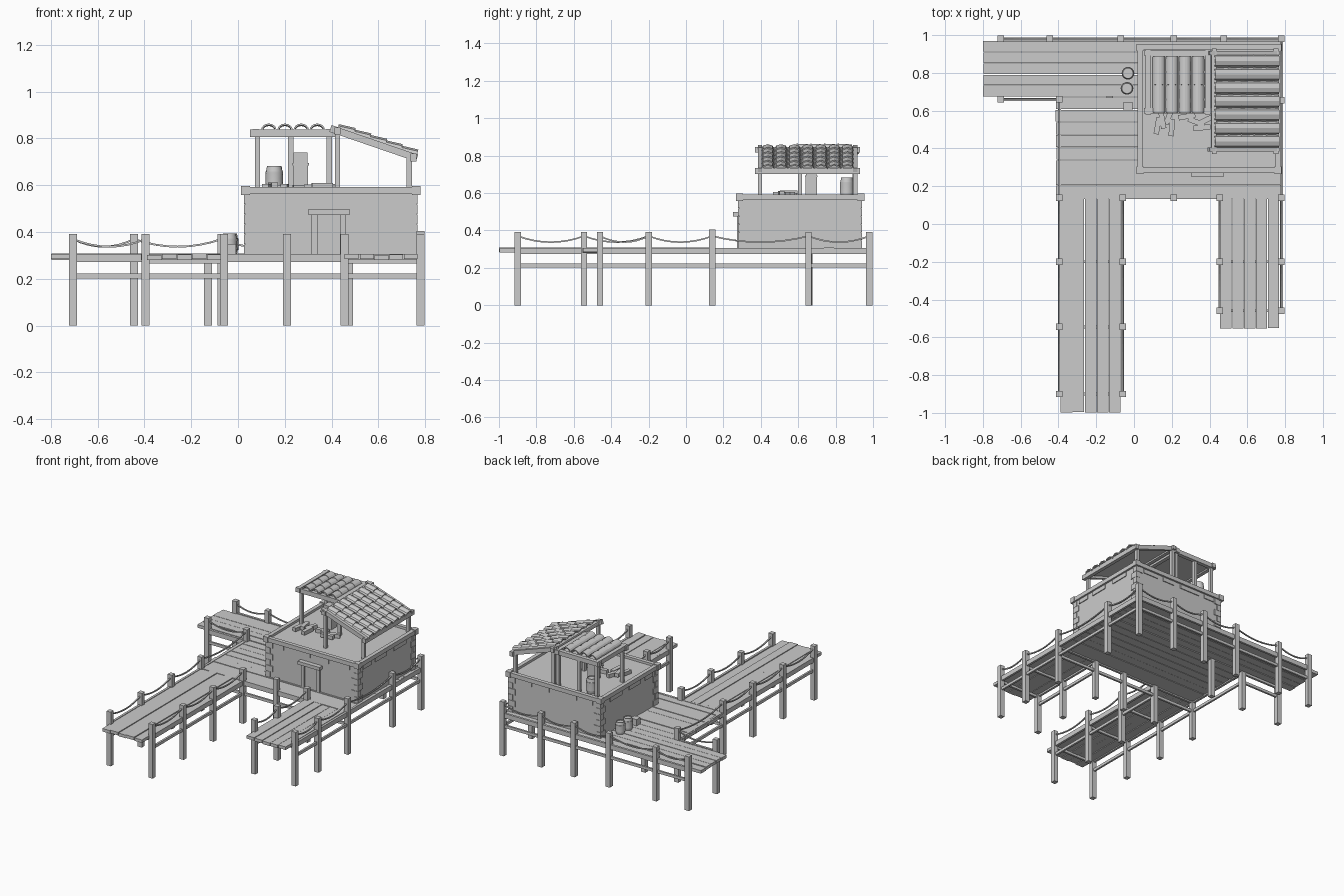
import bpy, bmesh, math, random
from mathutils import Matrix, Vector

if "Cube" in bpy.data.objects:
    bpy.data.objects.remove(bpy.data.objects["Cube"])

random.seed(4)
grey = bpy.data.materials.new("weathered grey")
grey.diffuse_color = (0.6, 0.6, 0.6, 1)
grey.use_nodes = True
grey.node_tree.nodes["Principled BSDF"].inputs["Base Color"].default_value = grey.diffuse_color


def finish(name, bm, smooth=False):
    bmesh.ops.recalc_face_normals(bm, faces=bm.faces)
    me = bpy.data.meshes.new(name)
    bm.to_mesh(me)
    bm.free()
    me.materials.append(grey)
    ob = bpy.data.objects.new(name, me)
    bpy.context.collection.objects.link(ob)
    if smooth:
        bpy.ops.object.select_all(action='DESELECT')
        ob.select_set(True)
        bpy.context.view_layer.objects.active = ob
        bpy.ops.object.shade_smooth_by_angle(angle=math.radians(35))
    return ob


def box(bm, x0, x1, y0, y1, z0, z1, rot=None):
    m = Matrix.Translation(((x0 + x1) / 2, (y0 + y1) / 2, (z0 + z1) / 2))
    if rot:
        m = m @ rot
    m = m @ Matrix.Diagonal((x1 - x0, y1 - y0, z1 - z0, 1))
    bmesh.ops.create_cube(bm, size=1, matrix=m)


def beam(bm, a, b, w, h):
    # rectangular bar between two points
    a, b = Vector(a), Vector(b)
    d = b - a
    m = Matrix.Translation((a + b) / 2) @ d.to_track_quat('X', 'Z').to_matrix().to_4x4()
    bmesh.ops.create_cube(bm, size=1, matrix=m @ Matrix.Diagonal((d.length, w, h, 1)))


def planks(name, a0, a1, b0, b1, n, along_x, z=0.294, t=0.022):
    # boards laid side by side with narrow uneven gaps
    bm = bmesh.new()
    step = (b1 - b0) / n
    for i in range(n):
        c0 = b0 + i * step + random.uniform(0.0005, 0.003)
        c1 = b0 + (i + 1) * step - random.uniform(0.0005, 0.003)
        s, dz = a0 + random.uniform(0, 0.004), random.uniform(-0.003, 0.003)
        zz = (z + dz - t / 2, z + dz + t / 2)
        box(bm, *((s, a1, c0, c1) if along_x else (c0, c1, s, a1)), *zz)
    finish(name, bm)


# Decking
planks("left_pier_planks", -1.0, 0.135, -0.39, -0.07, 5, False)
planks("right_pier_planks", -0.555, 0.135, 0.455, 0.77, 5, False)
planks("main_deck_planks", -0.415, 0.78, 0.14, 0.672, 8, True)
planks("back_deck_planks", -0.8, 0.78, 0.675, 0.97, 5, True)

# Runs of posts joined by rails; True hangs ropes between the posts
L, M, R, S = -0.395, -0.06, 0.455, 0.78
runs = [
    ([(L, -0.9), (L, -0.545), (L, -0.2), (L, 0.14), (L, 0.66)], True),
    ([(M, -0.9), (M, -0.545), (M, -0.2), (M, 0.14)], True),
    ([(R, -0.46), (R, -0.2), (R, 0.14)], True),
    ([(S, -0.46), (S, -0.2), (S, 0.14), (S, 0.655), (S, 0.98)], True),
    ([(-0.705, 0.98), (-0.445, 0.98), (-0.07, 0.98), (0.21, 0.98), (0.475, 0.98), (S, 0.98)], True),
    ([(-0.705, 0.66), (L, 0.66)], True),
    ([(L, 0.14), (M, 0.14), (0.21, 0.14), (R, 0.14), (S, 0.14)], False),
]
posts, rails, ropes = bmesh.new(), bmesh.new(), bmesh.new()
done = set()
for pts, roped in runs:
    for x, y in pts:
        if (x, y) not in done:
            done.add((x, y))
            h = 0.405 if (x, y) == (S, 0.14) else 0.392
            box(posts, x - 0.017, x + 0.017, y - 0.017, y + 0.017, 0, h)
    for (xa, ya), (xb, yb) in zip(pts, pts[1:]):
        beam(rails, (xa, ya, 0.212), (xb, yb, 0.212), 0.014, 0.02)
        beam(rails, (xa, ya, 0.29), (xb, yb, 0.29), 0.016, 0.034)
        if roped:
            rope = [Vector((xa + (xb - xa) * k / 8, ya + (yb - ya) * k / 8,
                            0.37 - 0.13 * k / 8 * (1 - k / 8))) for k in range(9)]
            for p, q in zip(rope, rope[1:]):
                beam(ropes, p, q, 0.008, 0.008)
box(posts, -0.145, -0.111, 0.64, 0.674, 0, 0.28)
# cross bearers below the decking
for y in (-0.9, -0.545, -0.2):
    beam(rails, (L, y, 0.274), (M, y, 0.274), 0.014, 0.018)
for y in (-0.46, -0.2):
    beam(rails, (R, y, 0.274), (S, y, 0.274), 0.014, 0.018)
finish("dock_posts", posts)
finish("dock_rails", rails)
finish("ropes", ropes)

# House body
bm = bmesh.new()
X0, X1, Y0, Y1 = 0.032, 0.762, 0.285, 0.935
box(bm, X0, X1, Y0, Y1, 0.3, 0.575)
finish("house_walls", bm)

# Parapet frame with thicker corner blocks
bm = bmesh.new()
for y in (Y0, Y1):
    box(bm, 0.022, 0.772, y - 0.014, y + 0.014, 0.562, 0.592)
for x in (X0, X1):
    box(bm, x - 0.014, x + 0.014, 0.285, 0.935, 0.562, 0.592)
    for y in (Y0, Y1):
        box(bm, x - 0.019, x + 0.019, y - 0.019, y + 0.019, 0.558, 0.597)
finish("parapet", bm)

# Corner stones and the row of blocks below the parapet
bm = bmesh.new()
p = 0.006
for sx, x in ((1, X0), (-1, X1)):
    for sy, y in ((1, Y0), (-1, Y1)):
        for i in range(6):
            z = 0.305 + i * 0.043
            lx, ly = (0.05, 0.028) if i % 2 else (0.028, 0.05)
            xs = sorted((x - sx * p, x + sx * lx))
            ys = sorted((y - sy * p, y + sy * ly))
            box(bm, *xs, *ys, z, z + 0.041)
for a, b in ((0.09, 0.17), (0.22, 0.38), (0.44, 0.53), (0.58, 0.70)):
    box(bm, a, b, Y0 - p, Y1 + p, 0.528, 0.558)
for a, b in ((0.34, 0.43), (0.48, 0.61), (0.69, 0.83)):
    box(bm, X0 - p, X1 + p, a, b, 0.528, 0.558)
finish("wall_stones", bm)

# Door, frame and lintel
bm = bmesh.new()
box(bm, 0.34, 0.44, Y0 - 0.004, Y0, 0.305, 0.475)
finish("door", bm)
bm = bmesh.new()
for x in (0.315, 0.437):
    box(bm, x, x + 0.025, Y0 - 0.012, Y0, 0.305, 0.476)
box(bm, 0.302, 0.477, 0.252, Y0, 0.474, 0.498)
finish("door_frame", bm)

# Flat canopy
bm = bmesh.new()
for x in (0.083, 0.39):
    for y in (0.61, 0.9):
        box(bm, x - 0.011, x + 0.011, y - 0.011, y + 0.011, 0.57, 0.815)
box(bm, 0.213, 0.237, 0.89, 0.912, 0.57, 0.815)
for y in (0.6, 0.905):
    box(bm, 0.052, 0.415, y - 0.014, y + 0.014, 0.806, 0.838)
for x in (0.075, 0.39):
    box(bm, x - 0.014, x + 0.014, 0.58, 0.925, 0.81, 0.841)
box(bm, 0.075, 0.39, 0.6, 0.905, 0.82, 0.832)
finish("flat_canopy_frame", bm)

# Sloped canopy
slope = math.atan2(0.125, 0.365)
bm = bmesh.new()
for y in (0.395, 0.905):
    box(bm, 0.415, 0.437, y - 0.011, y + 0.011, 0.57, 0.835)
    box(bm, 0.72, 0.744, y - 0.011, y + 0.011, 0.57, 0.73)
    beam(bm, (0.395, y, 0.843), (0.765, y, 0.716), 0.022, 0.03)
box(bm, 0.412, 0.438, 0.37, 0.93, 0.818, 0.846)
box(bm, 0.738, 0.764, 0.37, 0.93, 0.702, 0.735)
beam(bm, (0.41, 0.65, 0.843), (0.755, 0.65, 0.725), 0.51, 0.008)
finish("sloped_canopy_frame", bm)


def tile(bm, m, w, h, length, t, n):
    # arched tile running along local x, solid with thickness t
    rings = []
    for x in (0, length):
        ring = []
        for ww, hh, order in ((w, h, range(n + 1)), (w - t, h - t, range(n, -1, -1))):
            for k in order:
                a = math.pi * k / n
                ring.append(bm.verts.new(m @ Vector((x, ww * math.cos(a), hh * math.sin(a)))))
        rings.append(ring)
    a, b = rings
    c = len(a)
    for k in range(c):
        bm.faces.new((a[k], a[(k + 1) % c], b[(k + 1) % c], b[k]))
    for r in rings:
        for k in range(n):
            bm.faces.new((r[k], r[k + 1], r[c - 2 - k], r[c - 1 - k]))


# Roof tiles
bm = bmesh.new()
for i in range(4):
    for j in range(4):
        m = (Matrix.Translation((0.132 + i * 0.069, 0.885 - j * 0.073, 0.831))
             @ Matrix.Rotation(-math.pi / 2, 4, 'Z') @ Matrix.Rotation(math.radians(-3), 4, 'Y'))
        tile(bm, m, 0.033, 0.029, 0.076, 0.007, 8)
finish("flat_canopy_tiles", bm)

bm = bmesh.new()
for i in range(5):
    for j in range(7):
        x = 0.425 + i * 0.067
        m = (Matrix.Translation((x, 0.437 + j * 0.071, 0.841 - (x - 0.41) * math.tan(slope)))
             @ Matrix.Rotation(slope - math.radians(6), 4, 'Y'))
        tile(bm, m, 0.0355, 0.026, 0.074, 0.007, 4)
finish("sloped_canopy_tiles", bm)


def barrel(name, x, y, z, r, h):
    bm = bmesh.new()
    prof = [(0, 0), (0.82, 0), (0.95, 0.22), (1.03, 0.22), (1.03, 0.3), (1, 0.5),
            (1.03, 0.7), (1.03, 0.78), (0.95, 0.78), (0.84, 1), (0.7, 1), (0.7, 0.94), (0, 0.94)]
    vs = [bm.verts.new((r * a, 0, h * b)) for a, b in prof]
    es = [bm.edges.new(e) for e in zip(vs, vs[1:])]
    bmesh.ops.spin(bm, geom=vs + es, cent=(0, 0, 0), axis=(0, 0, 1), angle=math.tau, steps=14)
    bmesh.ops.remove_doubles(bm, verts=bm.verts, dist=1e-5)
    bmesh.ops.translate(bm, verts=bm.verts, vec=(x, y, z))
    finish(name, bm, True)


# Barrels and crates
barrel("deck_barrel_back", -0.032, 0.798, 0.303, 0.033, 0.09)
barrel("deck_barrel_front", -0.037, 0.718, 0.303, 0.033, 0.09)
barrel("roof_barrel", 0.155, 0.86, 0.575, 0.037, 0.108)
bm = bmesh.new()
box(bm, -0.055, -0.008, 0.6, 0.645, 0.303, 0.35)
box(bm, 0.236, 0.3, 0.64, 0.7, 0.575, 0.685)
box(bm, 0.232, 0.304, 0.636, 0.704, 0.685, 0.695)
box(bm, 0.238, 0.298, 0.642, 0.698, 0.695, 0.74)
finish("crates", bm)

# Loose roof clutter: small flat bundles lying on the terrace
bm = bmesh.new()
for x, y, a in ((0.125, 0.52, 80), (0.15, 0.55, 100), (0.2, 0.51, 85), (0.185, 0.57, 70),
                (0.28, 0.57, 10), (0.33, 0.54, -20), (0.36, 0.51, 5), (0.38, 0.55, 25)):
    m = Matrix.Rotation(math.radians(a), 4, 'Z')
    z = 0.575 + random.uniform(0, 0.012)
    box(bm, x - 0.045, x + 0.045, y - 0.014, y + 0.014, z, z + 0.026, m)
finish("terrace_bundles", bm)
